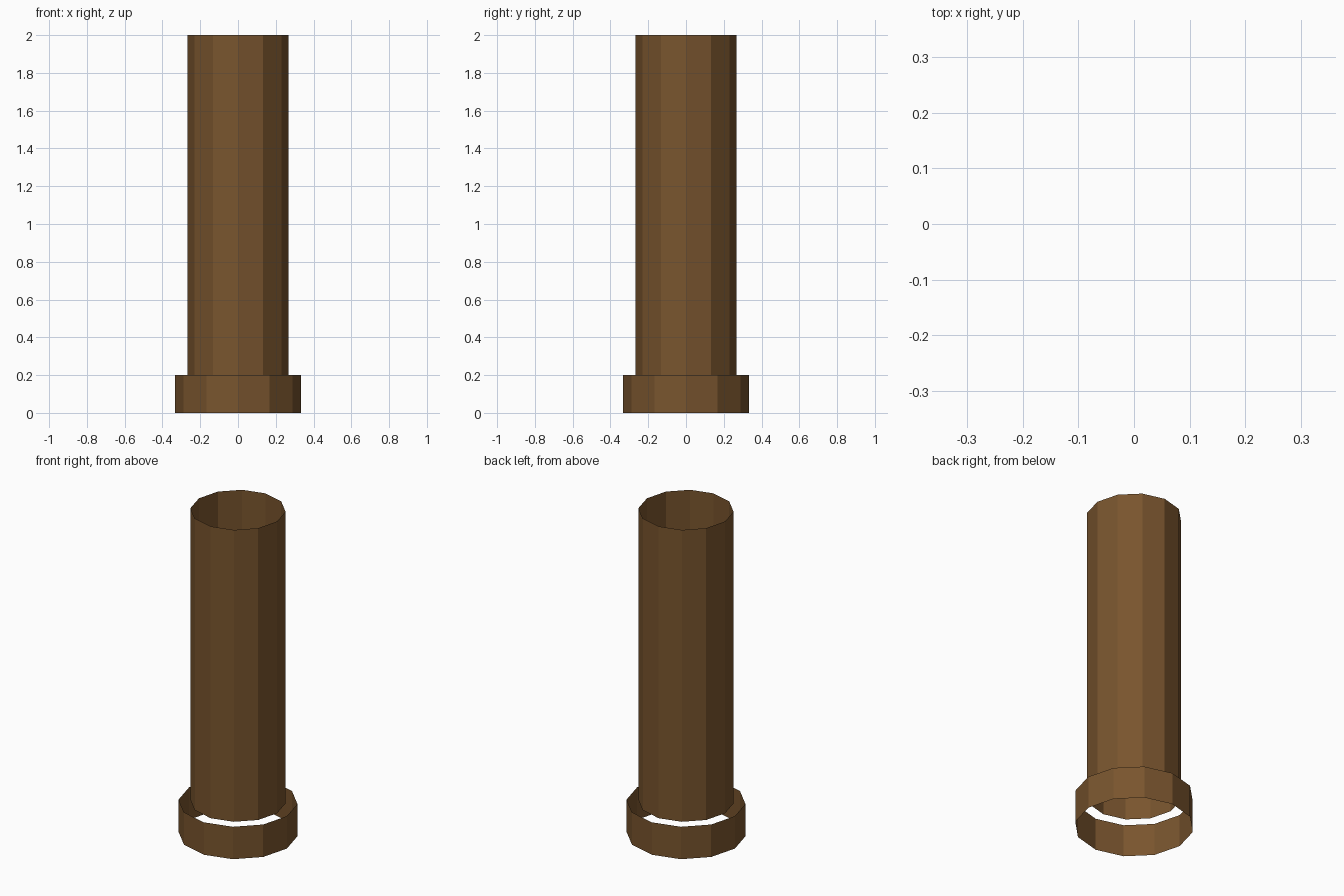
import bpy, bmesh
from mathutils import Matrix

if "Cube" in bpy.data.objects:
    bpy.data.objects.remove(bpy.data.objects["Cube"])

SIDES = 12

wood = bpy.data.materials.new("brown_wood")
wood.diffuse_color = (0.19, 0.09, 0.027, 1.0)
wood.use_nodes = True
wood.node_tree.nodes["Principled BSDF"].inputs["Base Color"].default_value = wood.diffuse_color


def open_tube(name, radius, z0, z1):
    """Flat-sided single-walled tube without caps."""
    bm = bmesh.new()
    bmesh.ops.create_cone(bm, cap_ends=False, segments=SIDES,
                          radius1=radius, radius2=radius, depth=z1 - z0,
                          matrix=Matrix.Translation((0, 0, (z0 + z1) / 2)))
    mesh = bpy.data.meshes.new(name)
    bm.to_mesh(mesh)
    bm.free()
    mesh.materials.append(wood)
    obj = bpy.data.objects.new(name, mesh)
    bpy.context.collection.objects.link(obj)
    return obj


# Wide collar at the foot
open_tube("base_collar", 0.3333, 0.0, 0.2)
# Tall shaft standing on the collar's upper rim
open_tube("shaft", 0.2667, 0.2, 2.0)
